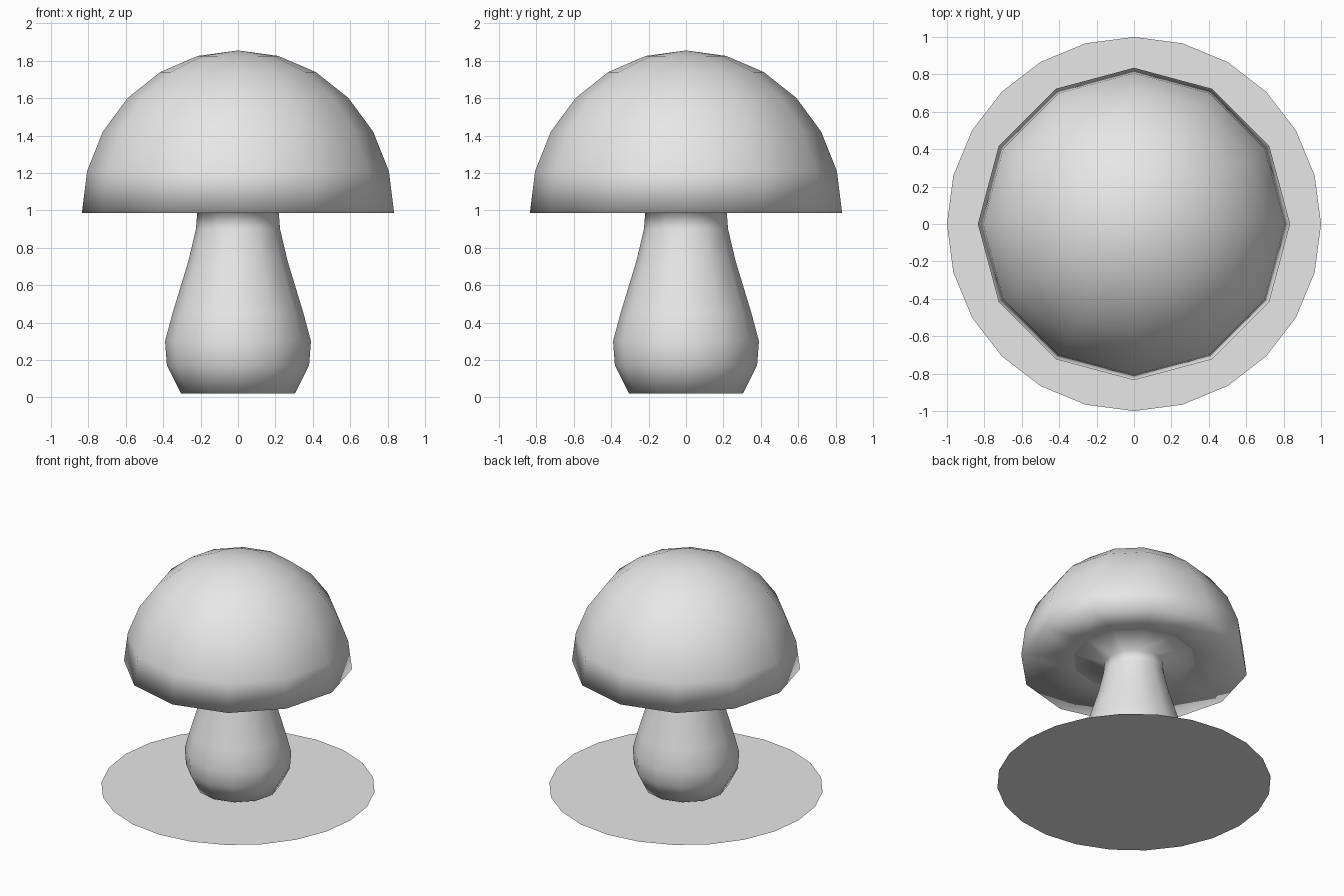
import bpy
import bmesh
from math import pi, sin, cos

cube = bpy.data.objects.get("Cube")
if cube:
    bpy.data.objects.remove(cube, do_unlink=True)

SIDES = 12
RIM_RADIUS, RIM_Z, DOME_HEIGHT = 0.835, 0.985, 0.87
INNER_GILL = (0.45, 1.03)

grey = bpy.data.materials.new("light_grey")
grey.use_nodes = True
colour = (0.8, 0.8, 0.8, 1)
grey.diffuse_color = colour
grey.node_tree.nodes["Principled BSDF"].inputs["Base Color"].default_value = colour


def lathe(name, profile, sides, smooth=True):
    """Join rings of (radius, z); a zero radius closes the end in a fan."""
    bm = bmesh.new()
    rings = []
    for r, z in profile:
        count = sides if r > 0 else 1
        rings.append([bm.verts.new((r * cos(2 * pi * i / sides),
                                    r * sin(2 * pi * i / sides), z))
                      for i in range(count)])
    for low, high in zip(rings, rings[1:]):
        for i in range(sides):
            j = (i + 1) % sides
            corners = [low[i % len(low)], low[j % len(low)],
                       high[j % len(high)], high[i % len(high)]]
            bm.faces.new(list(dict.fromkeys(corners)))
    mesh = bpy.data.meshes.new(name)
    for face in bm.faces:
        face.smooth = smooth
    bm.to_mesh(mesh)
    bm.free()
    mesh.materials.append(grey)
    obj = bpy.data.objects.new(name, mesh)
    bpy.context.collection.objects.link(obj)
    return obj


# Cap: outer gill slope, then a half dome softly shaded around the rim
dome = [(RIM_RADIUS * cos(k * pi / 12), RIM_Z + DOME_HEIGHT * sin(k * pi / 12))
        for k in range(6)]
lathe("cap", [INNER_GILL] + dome + [(0, RIM_Z + DOME_HEIGHT)], SIDES)

# Stem: bulbous foot, narrowing neck, flaring into the inner gills
lathe("stem", [(0, 0.02), (0.305, 0.02), (0.38, 0.17), (0.39, 0.3),
               (0.35, 0.45), (0.265, 0.73), (0.225, 0.9), (0.218, 0.99),
               INNER_GILL], SIDES)

# Ground disc: one flat round face
bm = bmesh.new()
bmesh.ops.create_circle(bm, cap_ends=True, segments=24, radius=1)
mesh = bpy.data.meshes.new("ground_disc")
bm.to_mesh(mesh)
bm.free()
mesh.materials.append(grey)
disc = bpy.data.objects.new("ground_disc", mesh)
bpy.context.collection.objects.link(disc)
